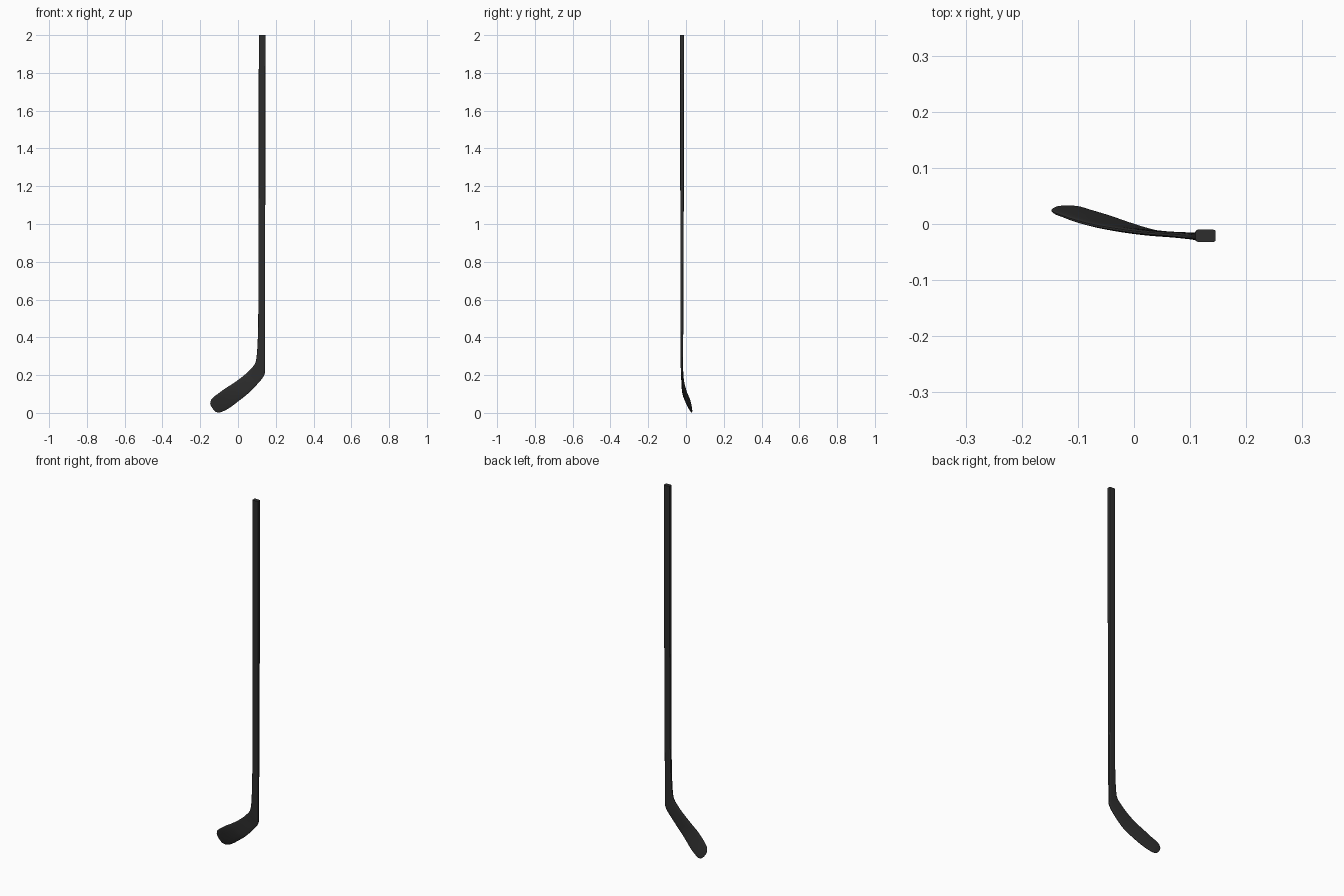
import bpy, bmesh, math
from mathutils import Vector

if "Cube" in bpy.data.objects:
    bpy.data.objects.remove(bpy.data.objects["Cube"])

black = bpy.data.materials.new("matte_black")
black.diffuse_color = (0.027, 0.027, 0.027, 1)
black.use_nodes = True
black.node_tree.nodes["Principled BSDF"].inputs["Base Color"].default_value = black.diffuse_color

# Cross-sections from butt end to toe:
# inner edge x, y, z, outer edge x, y, z, half thickness, roundness exponent
SECTIONS = [
    (.110, -.021, 2.00, .1455, -.021, 2.00, .0112, 7),
    (.109, -.021, 1.20, .1445, -.021, 1.20, .0095, 7),
    (.107, -.022, .50, .143, -.022, .50, .0078, 6),
    (.103, -.022, .36, .143, -.022, .32, .0070, 5),
    (.094, -.022, .272, .143, -.022, .218, .0058, 4),
    (.060, -.019, .225, .135, -.0215, .193, .0052, 4),
    (.008, -.015, .180, .105, -.021, .155, .0050, 3.5),
    (-.035, -.009, .150, .055, -.017, .104, .0050, 3.5),
    (-.070, -.003, .128, .000, -.002, .060, .0050, 3.5),
    (-.105, .006, .102, -.040, .012, .030, .0048, 3.5),
    (-.128, .014, .085, -.075, .023, .010, .0045, 3),
    (-.143, .020, .068, -.100, .030, .002, .0042, 3),
    (-.147, .024, .050, -.118, .031, .006, .0038, 3),
    (-.143, .027, .036, -.131, .030, .018, .0030, 2),
]
SIDES = 24
STEPS = 5


def spline(i, t):
    """Smoothly interpolate section i to i+1 (monotone-limited tangents)."""
    def slope(k, c):
        if k in (0, len(SECTIONS) - 1):
            return 0
        a = SECTIONS[k][c] - SECTIONS[k - 1][c]
        b = SECTIONS[k + 1][c] - SECTIONS[k][c]
        return 0 if a * b <= 0 else 2 * a * b / (a + b)
    out = []
    for c in range(8):
        p, q = SECTIONS[i][c], SECTIONS[i + 1][c]
        m, n = slope(i, c), slope(i + 1, c)
        out.append((2*t**3 - 3*t*t + 1) * p + (t**3 - 2*t*t + t) * m
                   + (3*t*t - 2*t**3) * q + (t**3 - t*t) * n)
    return out


def add_ring(bm, s):
    """Rounded-rectangle ring spanning the inner and outer edges."""
    a, b = Vector(s[0:3]), Vector(s[3:6])
    mid, half = (a + b) / 2, (b - a) / 2
    side = (Vector((0, 1, 0)) - half * (half.y / half.length_squared)).normalized()
    ring = []
    for k in range(SIDES):
        ang = 2 * math.pi * (k + .5) / SIDES
        c, d = math.cos(ang), math.sin(ang)
        u = math.copysign(abs(c) ** (2 / s[7]), c)
        v = math.copysign(abs(d) ** (2 / s[7]), d)
        ring.append(bm.verts.new(mid + half * u + side * (s[6] * v)))
    return ring


# Shaft and blade, one continuous loft
bm = bmesh.new()
rings = [add_ring(bm, spline(i, j / STEPS))
         for i in range(len(SECTIONS) - 1) for j in range(STEPS)]
rings.append(add_ring(bm, SECTIONS[-1]))
for r, q in zip(rings, rings[1:]):
    for k in range(SIDES):
        n = (k + 1) % SIDES
        bm.faces.new((r[k], r[n], q[n], q[k]))
bm.faces.new(rings[0])
bm.faces.new(rings[-1])
bmesh.ops.recalc_face_normals(bm, faces=bm.faces)
mesh = bpy.data.meshes.new("stick_shaft_and_blade")
bm.to_mesh(mesh)
bm.free()
mesh.materials.append(black)
stick = bpy.data.objects.new("stick_shaft_and_blade", mesh)
bpy.context.collection.objects.link(stick)
bpy.context.view_layer.objects.active = stick
stick.select_set(True)
bpy.ops.object.shade_smooth_by_angle(angle=math.radians(35))
